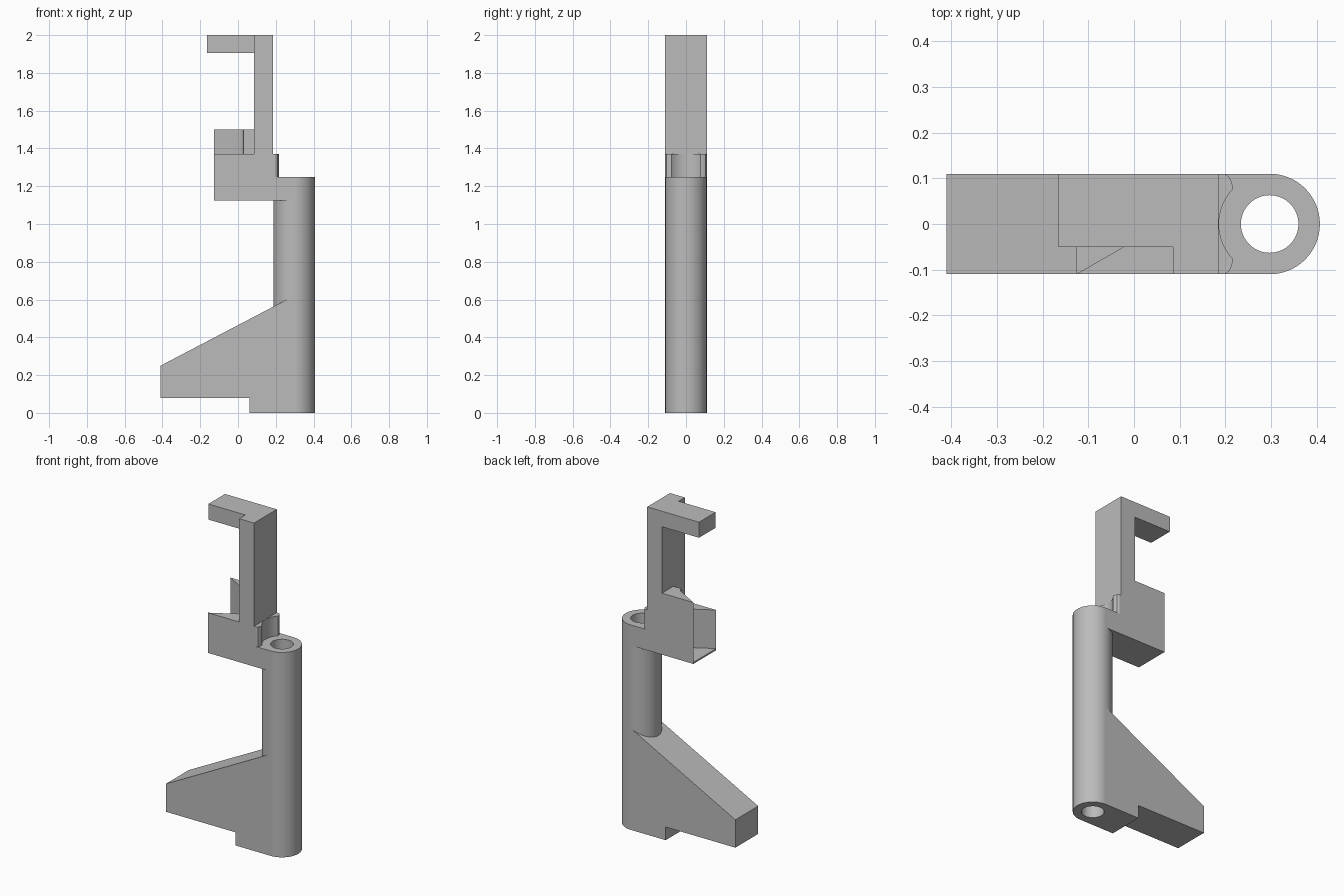
import bpy, bmesh
from math import sin, cos, radians
from mathutils import Vector

cube = bpy.data.objects.get("Cube")
if cube:
    bpy.data.objects.remove(cube)

GREY = (0.5, 0.5, 0.5, 1)
mat = bpy.data.materials.new("plain_grey")
mat.use_nodes = True
mat.diffuse_color = GREY
mat.node_tree.nodes["Principled BSDF"].inputs["Base Color"].default_value = GREY

HALF = 0.11          # half depth of the whole bracket, also the tube radius
TUBE_X = 0.297       # axis of the tube
BORE = 0.063
END = -0.127         # free end of the jaw block


def extrude(name, points, vector):
    """Prism from a closed outline of 3D points."""
    bm = bmesh.new()
    face = bm.faces.new([bm.verts.new(p) for p in points])
    new = bmesh.ops.extrude_face_region(bm, geom=[face])["geom"]
    bmesh.ops.translate(bm, verts=[v for v in new if isinstance(v, bmesh.types.BMVert)],
                        vec=Vector(vector))
    bmesh.ops.recalc_face_normals(bm, faces=bm.faces)
    mesh = bpy.data.meshes.new(name)
    bm.to_mesh(mesh)
    bm.free()
    mesh.materials.append(mat)
    obj = bpy.data.objects.new(name, mesh)
    bpy.context.collection.objects.link(obj)
    return obj


def plan(name, outline, z0, z1):
    return extrude(name, [(x, y, z0) for x, y in outline], (0, 0, z1 - z0))


def rect(x0, x1, y0=-HALF, y1=HALF):
    return [(x0, y0), (x1, y0), (x1, y1), (x0, y1)]


def arc(cx, r, a0, a1, n):
    return [(cx + r * cos(radians(a0 + (a1 - a0) * i / n)),
             r * sin(radians(a0 + (a1 - a0) * i / n))) for i in range(n + 1)]


def circle(r):
    return arc(TUBE_X, r, 0, 360, 64)[:-1]


def cut(obj, cutter):
    mod = obj.modifiers.new("bore", 'BOOLEAN')
    mod.operation = 'DIFFERENCE'
    mod.solver = 'EXACT'
    mod.object = cutter


def smooth(obj):
    bpy.ops.object.select_all(action='DESELECT')
    obj.select_set(True)
    bpy.context.view_layer.objects.active = obj
    bpy.ops.object.shade_smooth_by_angle(angle=radians(25))


def cutter(name, radius):
    obj = plan(name, circle(radius), -0.1, 1.4)
    obj.hide_render = True
    obj.hide_set(True)
    return obj


bore_cutter = cutter("bore_cutter", BORE)
wall_cutter = cutter("wall_cutter", 0.085)   # ends inside the tube wall

# Tube
tube = plan("tube", circle(HALF), 0, 1.25)
cut(tube, bore_cutter)
smooth(tube)

# Sloped foot with a stepped underside
profile = [(-0.41, 0.08), (0.06, 0.08), (0.06, 0), (TUBE_X, 0), (TUBE_X, 0.62), (-0.41, 0.25)]
foot = extrude("foot", [(x, -HALF, z) for x, z in profile], (0, 2 * HALF, 0))
cut(foot, wall_cutter)

# Jaw block: V notch with a rounded root, open at the free end
notch = [(END, HALF)] + arc(-0.006, 0.035, 60, -60, 12) + [(END, -HALF)]
floor = plan("jaw_floor", rect(END, TUBE_X), 1.125, 1.135)
jaw = plan("jaw", notch + [(TUBE_X, -HALF), (TUBE_X, HALF)], 1.135, 1.25)
for part in (floor, jaw):
    cut(part, wall_cutter)

# Collar hugging the tube, with rounded ears
ear = [(0.197, HALF), (0.208, 0.104), (0.214, 0.092), (0.216, 0.083)]
hollow = arc(TUBE_X, 0.111, 223, 137, 16)
collar = plan("collar", notch + [(x, -y) for x, y in ear] + hollow + ear[::-1], 1.25, 1.37)

# Raised rear prong
half_notch = [(END, HALF)] + arc(-0.006, 0.035, 60, 0, 6)
prong = plan("rear_prong", half_notch + [(0.085, 0), (0.085, HALF)], 1.37, 1.5)
for part in (jaw, collar, prong):
    smooth(part)

# Upright post and top arm
plan("post", rect(0.085, 0.185), 1.37, 2)
plan("top_arm", rect(-0.165, 0.085, -0.05), 1.905, 2)
